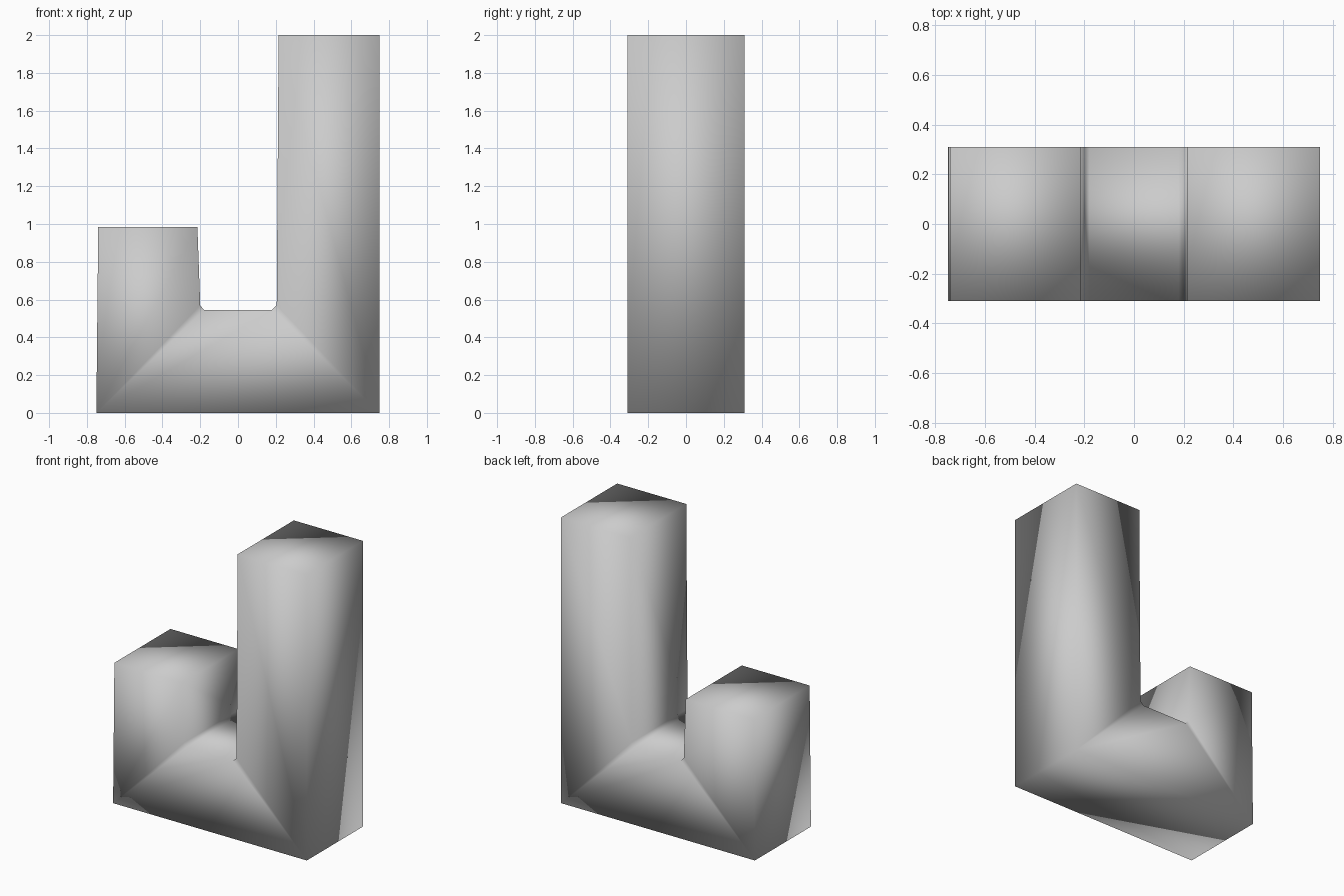
import bpy
import bmesh

cube = bpy.data.objects.get("Cube")
if cube:
    bpy.data.objects.remove(cube, do_unlink=True)

# Plain grey finish
grey = bpy.data.materials.new("plain grey")
grey.use_nodes = True
colour = (0.6, 0.6, 0.6, 1)
grey.diffuse_color = colour
grey.node_tree.nodes["Principled BSDF"].inputs["Base Color"].default_value = colour

HALF_DEPTH = 0.31

# Outline of the block: short arm, notch with eased corners, tall arm
outline = [
    (-0.75, 0), (0.75, 0), (0.75, 2), (0.215, 2),
    (0.205, 0.57), (0.18, 0.545), (-0.18, 0.545), (-0.2, 0.57),
    (-0.215, 0.985), (-0.74, 0.985),
]
# Front panels, meeting along diagonals from the notch to the base corners
panels = [(0, 1, 5, 6), (1, 2, 3, 4), (1, 4, 5), (0, 6, 7), (0, 7, 8, 9)]

bm = bmesh.new()
front = [bm.verts.new((x, -HALF_DEPTH, z)) for x, z in outline]
back = [bm.verts.new((x, HALF_DEPTH, z)) for x, z in outline]
for panel in panels:
    bm.faces.new([front[i] for i in panel])
    bm.faces.new([back[i] for i in reversed(panel)])

# Wall around the outline
for i in range(len(outline)):
    j = (i + 1) % len(outline)
    bm.faces.new((front[j], front[i], back[i], back[j]))

bmesh.ops.recalc_face_normals(bm, faces=bm.faces)

# Soft shading runs across the whole block
for face in bm.faces:
    face.smooth = True

mesh = bpy.data.meshes.new("stepped_block")
bm.to_mesh(mesh)
bm.free()
mesh.materials.append(grey)
block = bpy.data.objects.new("stepped_block", mesh)
bpy.context.collection.objects.link(block)
